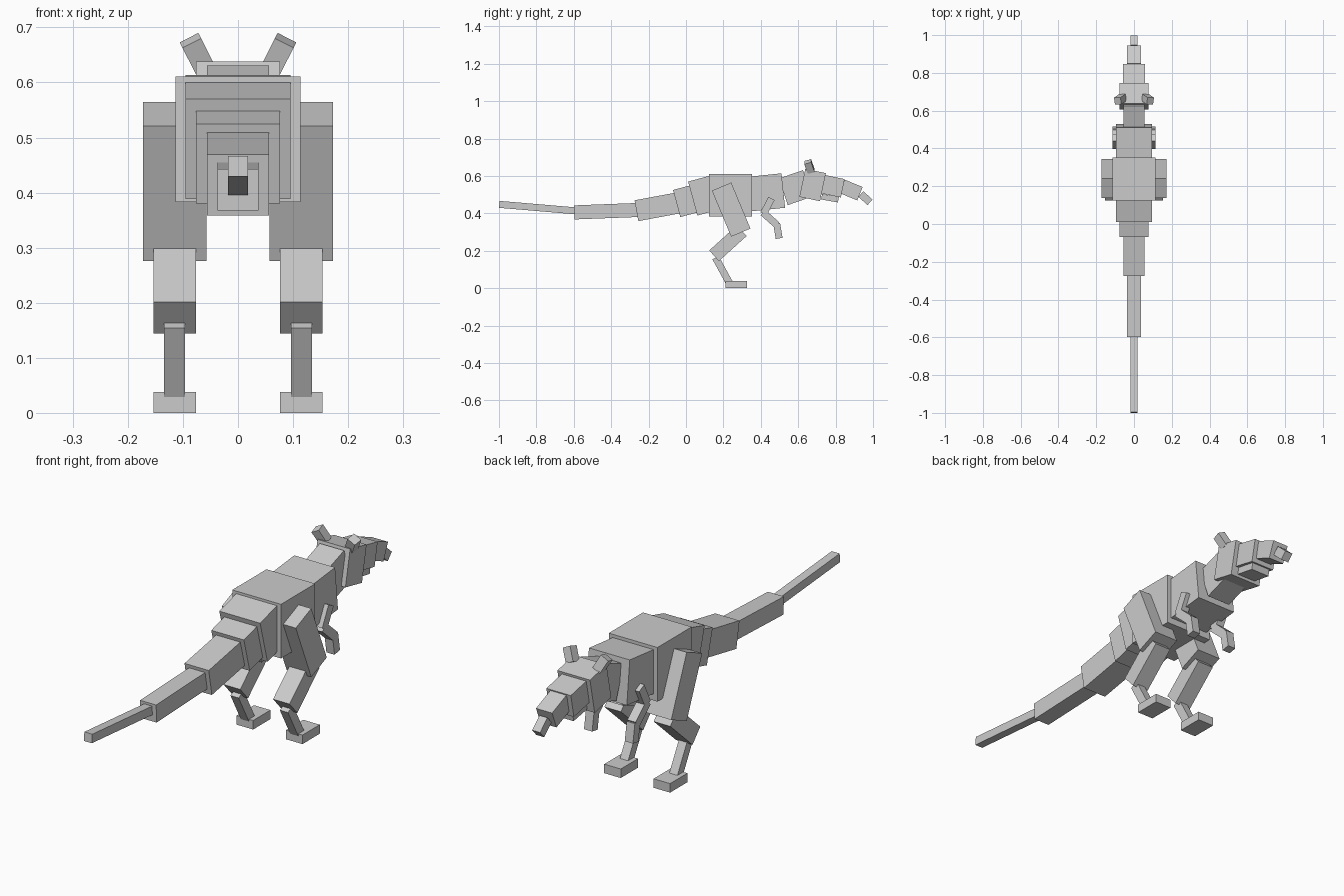
import bpy
from math import atan2, hypot, radians


def box(name, center, size, rot=(0, 0, 0)):
    bpy.ops.mesh.primitive_cube_add(size=1, location=center, rotation=rot)
    ob = bpy.context.object
    ob.name = name
    ob.scale = size
    return ob


def segment(name, a, b, thick, width, x=0.0):
    """Box running from point a to point b in the side (y, z) plane."""
    dy, dz = b[0] - a[0], b[1] - a[1]
    mid = (x, (a[0] + b[0]) / 2, (a[1] + b[1]) / 2)
    return box(name, mid, (width, hypot(dy, dz), thick), (atan2(dz, dy), 0, 0))


# Tail, body, neck and head: start, end, thickness, width
SPINE = [
    ("tail_tip", (-0.998, 0.448), (-0.585, 0.413), 0.037, 0.037),
    ("tail_rear", (-0.597, 0.405), (-0.255, 0.418), 0.075, 0.075),
    ("tail_middle", (-0.265, 0.414), (-0.045, 0.455), 0.113, 0.113),
    ("tail_front", (-0.05, 0.4525), (0.06, 0.482), 0.15, 0.152),
    ("tail_base", (0.036, 0.479), (0.15, 0.51), 0.188, 0.19),
    ("hips", (0.124, 0.497), (0.352, 0.497), 0.228, 0.227),
    ("chest", (0.34, 0.503), (0.52, 0.522), 0.185, 0.19),
    ("neck", (0.52, 0.515), (0.65, 0.56), 0.15, 0.113),
    ("head", (0.622, 0.563), (0.732, 0.540), 0.153, 0.152),
    ("muzzle", (0.732, 0.556), (0.838, 0.534), 0.1, 0.114),
    ("lower_jaw", (0.725, 0.489), (0.815, 0.473), 0.03, 0.09),
    ("snout", (0.835, 0.544), (0.930, 0.505), 0.077, 0.075),
    ("snout_tip", (0.935, 0.503), (0.984, 0.459), 0.04, 0.037),
]
for part in SPINE:
    segment(*part)

# Paired limbs: start, end, thickness, width, distance from centre
LIMBS = [
    ("thigh", (0.19, 0.543), (0.293, 0.297), 0.112, 0.115, 0.115),
    ("shin", (0.298, 0.307), (0.15, 0.173), 0.077, 0.077, 0.115),
    ("ankle", (0.158, 0.163), (0.232, 0.028), 0.038, 0.038, 0.115),
    ("foot", (0.21, 0.019), (0.325, 0.019), 0.038, 0.077, 0.115),
    ("upper_arm", (0.457, 0.48), (0.415, 0.397), 0.038, 0.038, 0.095),
    ("forearm", (0.412, 0.404), (0.486, 0.338), 0.038, 0.038, 0.095),
    ("hand", (0.485, 0.345), (0.498, 0.266), 0.037, 0.038, 0.095),
]
for side, s in (("right", 1), ("left", -1)):
    for name, a, b, thick, width, x in LIMBS:
        segment(f"{side}_{name}", a, b, thick, width, s * x)
    # Ears splay outward and lean back
    box(f"{side}_ear", (s * 0.073, 0.66, 0.650), (0.038, 0.038, 0.062),
        (radians(17), s * radians(27), 0))
